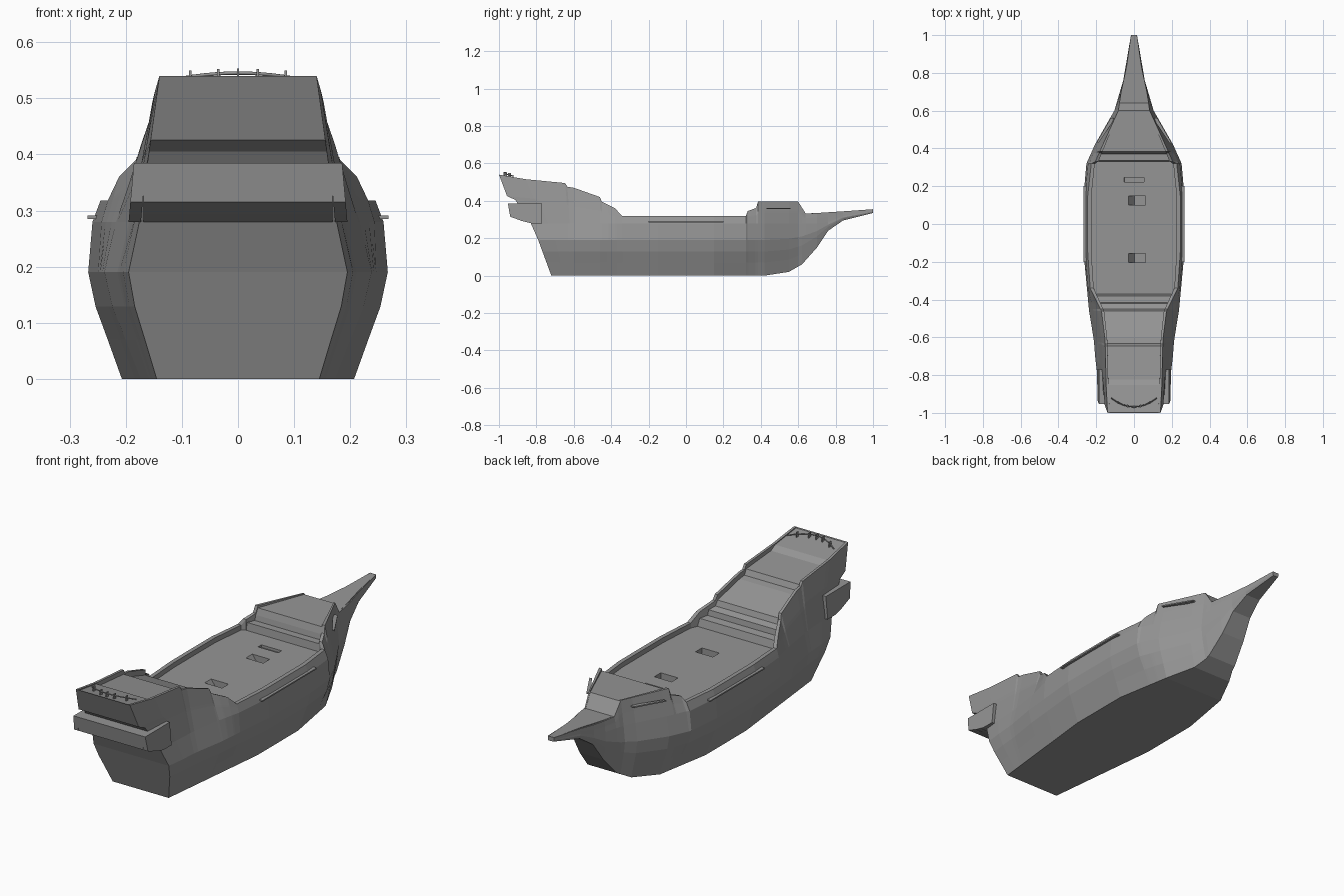
import bpy, bmesh
from mathutils import Vector

cube = bpy.data.objects.get("Cube")
if cube:
    bpy.data.objects.remove(cube)

mat = bpy.data.materials.new("plain_grey")
mat.use_nodes = True
GREY = (0.3, 0.3, 0.3, 1)
mat.diffuse_color = GREY
mat.node_tree.nodes["Principled BSDF"].inputs["Base Color"].default_value = GREY


def lerp(a, b, t):
    return a + (b - a) * t


def along(keys, t):
    """Linear value of a keyed profile at t, held constant past its ends."""
    if t <= keys[0][0]:
        return keys[0][1]
    for (t0, v0), (t1, v1) in zip(keys, keys[1:]):
        if t <= t1:
            return lerp(v0, v1, (t - t0) / (t1 - t0))
    return keys[-1][1]


def finish(name, bm):
    bmesh.ops.recalc_face_normals(bm, faces=bm.faces[:])
    me = bpy.data.meshes.new(name)
    bm.to_mesh(me)
    bm.free()
    me.materials.append(mat)
    ob = bpy.data.objects.new(name, me)
    bpy.context.collection.objects.link(ob)
    return ob


def prism(name, outline, offset):
    """Extrude a closed outline of 3D points along offset."""
    bm = bmesh.new()
    face = bm.faces.new([bm.verts.new(p) for p in outline])
    ext = bmesh.ops.extrude_face_region(bm, geom=[face])
    moved = [v for v in ext["geom"] if isinstance(v, bmesh.types.BMVert)]
    bmesh.ops.translate(bm, vec=Vector(offset), verts=moved)
    # The extrusion keeps the starting face as the far cap of the solid
    if len(bm.faces) == len(outline) + 1:
        bm.faces.new([v for v in bm.verts if v not in moved])
    return finish(name, bm)


def box(name, lo, hi):
    (x0, y0, z0), (x1, y1, z1) = lo, hi
    base = [(x0, y0, z0), (x1, y0, z0), (x1, y1, z0), (x0, y1, z0)]
    return prism(name, base, (0, 0, z1 - z0))


# Half widths of the hull along its length
keel_width = [(-.72, .145), (-.15, .207), (.15, .207), (.42, .16), (.6, .08), (.76, .05), (1, .013)]
waist_width = [(-.72, .195), (-.46, .238), (-.15, .267), (.15, .267), (.32, .252),
               (.42, .207), (.6, .104), (.76, .057), (1, .016)]
rail_width = [(-.72, .14), (-.46, .172), (-.34, .232), (-.15, .245), (.15, .245), (.32, .226),
              (.33, .205), (.42, .165), (.6, .083), (.7, .068), (.84, .038), (1, .016)]

# Heights of the keel, the rail and the stepped decks
keel_height = [(.42, 0), (.55, .02), (.62, .06), (.7, .15), (.76, .24), (.84, .295), (1, .335)]
rail_height = [(-.72, .54), (-.66, .515), (-.62, .495), (-.615, .475), (-.46, .42), (-.45, .395),
               (-.38, .36), (-.34, .318), (.32, .318), (.33, .345), (.375, .362),
               (.385, .395), (.6, .395), (.64, .332), (.76, .334), (1, .355)]
deck_height = [(-.72, .535), (-.66, .51), (-.655, .493), (-.62, .475), (-.615, .45),
               (-.46, .395), (-.45, .37), (-.42, .36), (-.415, .335), (-.38, .33),
               (-.37, .295), (.33, .295), (.335, .33), (.37, .33), (.375, .355),
               (.385, .385), (.6, .39), (.64, .331), (1, .354)]

# Rake of the stern by height, and how strongly each frame follows it
rake = [(0, 0), (.19, .07), (.28, .11), (.4, .18), (.42, .235), (.54, .28)]
lean = [(-.72, 1), (-.66, .72), (-.62, .1), (-.6, 0)]


def half_section(y):
    keel, waist, rail = (along(k, y) for k in (keel_width, waist_width, rail_width))
    bottom, top, deck = (along(k, y) for k in (keel_height, rail_height, deck_height))
    wale = max(.28, (bottom + top) / 2)
    pts = [(lerp(keel, waist, a), lerp(bottom, wale, b))
           for a, b in ((0, 0), (.42, .25), (.78, .46), (1, .68))]
    upper = lerp(waist, rail, .35)
    pts += [(lerp(upper, rail, t), lerp(wale, top, t)) for t in (0, .48, .56, 1)]
    pts += [(rail * .92, top), (rail * .92, deck)]
    return [Vector((x, y - along(lean, y) * along(rake, z), z)) for x, z in pts]


# Hull with bulwarks and decks, lofted through a frame at every key position
profiles = (keel_width, waist_width, rail_width, keel_height, rail_height, deck_height, lean)
bm = bmesh.new()
rings = []
for y in sorted({key[0] for profile in profiles for key in profile}):
    half = half_section(y)
    right = [bm.verts.new(p) for p in half]
    left = [bm.verts.new((-p.x, p.y, p.z)) for p in half]
    rings.append(right + left[::-1])
n = len(rings[0])
for a, b in zip(rings, rings[1:]):
    for i in range(n):
        j = (i + 1) % n
        bm.faces.new((a[i], a[j], b[j], b[i]))
for ring in (rings[0], rings[-1]):
    for i in range(n // 2 - 1):
        bm.faces.new((ring[i], ring[i + 1], ring[n - 2 - i], ring[n - 1 - i]))
hull = finish("hull", bm)

# Deck hatches: sloped on one side, flat floor on the other
DECK = .295
for y, depth, width, x0, xm, x1 in ((-.18, .045, .048, -.03, .003, .06),
                                    (.125, .045, .048, -.03, .003, .06),
                                    (.235, .012, .025, -.052, -.051, .052)):
    start = y - width / 2
    low, high = DECK - depth, DECK + .02
    outline = [(x0, high), (x0, DECK), (xm, low), (x1, low), (x1, high)]
    cutter = prism("hatch_cutter", [(x, start, z) for x, z in outline], (0, width, 0))
    cutter.hide_render = True
    mod = hull.modifiers.new("hatch", "BOOLEAN")
    mod.operation, mod.solver, mod.object = "DIFFERENCE", "EXACT", cutter
    bpy.context.view_layer.objects.active = hull
    bpy.ops.object.modifier_apply(modifier=mod.name)
    bpy.data.objects.remove(cutter)

# Stern gallery with thicker side panels
gallery = [(-.77, .28), (-.83, .28), (-.88, .293), (-.94, .315), (-.952, .385), (-.77, .385)]
prism("stern_gallery", [(-.168, y, z) for y, z in gallery], (.336, 0, 0))

for side, s in (("left", 1), ("right", -1)):
    panel = [(s * (.195 - (z - .28) * .09), y, z) for y, z in gallery]
    prism(side + "_gallery_panel", panel, (-s * .022, 0, 0))
    # Ledges along the waist and the forecastle
    box(side + "_waist_ledge", (s * .235, -.2, .285), (s * .268, .2, .291))
    ledge = [(s * .187, .43, .355), (s * .199, .43, .355),
             (s * .124, .56, .355), (s * .1, .56, .355)]
    prism(side + "_bow_ledge", ledge, (0, 0, .006))

# Curved rail and small posts across the poop
curve = bpy.data.curves.new("poop_rail", "CURVE")
curve.dimensions = "3D"
curve.bevel_depth = .003
curve.bevel_resolution = 0
spline = curve.splines.new("POLY")
spline.points.add(12)
for i, p in enumerate(spline.points):
    x = lerp(-.12, .12, i / 12)
    p.co = (x, -.968 + 3.2 * x * x, .545 - .9 * x * x, 1)
curve.materials.append(mat)
bpy.context.collection.objects.link(bpy.data.objects.new("poop_rail", curve))
for i, x in enumerate((-.085, -.035, 0, .035, .085)):
    y = -.968 + 3.2 * x * x
    box(f"poop_post_{i + 1}", (x - .002, y - .008, .515), (x + .002, y + .008, .553 - .5 * x * x))
